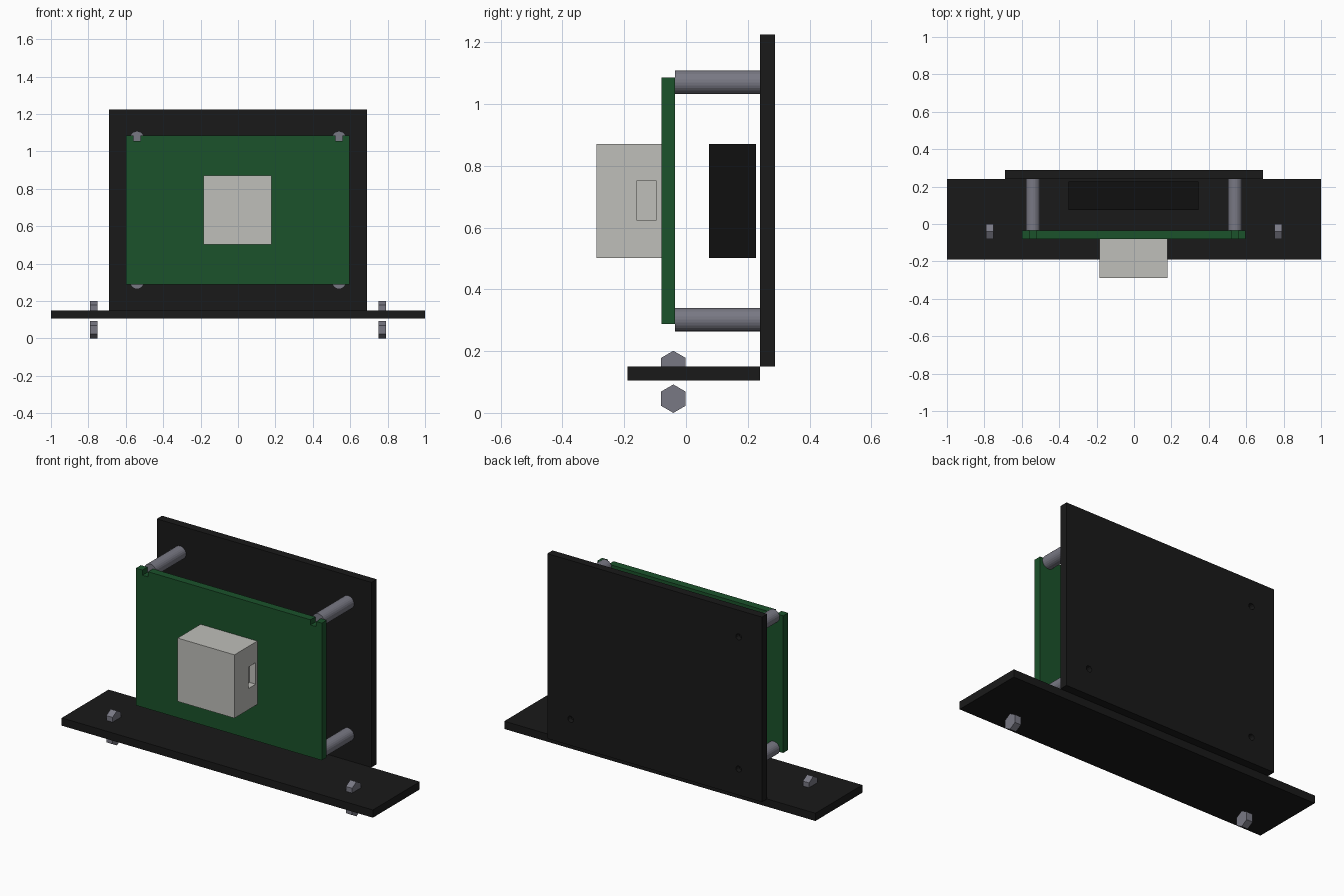
import bpy
import math

default = bpy.data.objects.get("Cube")
if default:
    bpy.data.objects.remove(default, do_unlink=True)


def material(name, rgb):
    mat = bpy.data.materials.new(name)
    mat.use_nodes = True
    mat.diffuse_color = (*rgb, 1)
    bsdf = next(n for n in mat.node_tree.nodes if n.type == 'BSDF_PRINCIPLED')
    bsdf.inputs["Base Color"].default_value = (*rgb, 1)
    return mat


black = material("black_plastic", (0.01, 0.01, 0.01))
dark = material("dark_block", (0.005, 0.005, 0.005))
green = material("board_green", (0.011, 0.085, 0.024))
pale = material("pale_housing", (0.52, 0.52, 0.49))
steel = material("steel", (0.19, 0.19, 0.23))


def finish(name, mat):
    obj = bpy.context.object
    obj.name = name
    bpy.ops.object.transform_apply(location=False, rotation=True, scale=True)
    if mat:
        obj.data.materials.append(mat)
    return obj


def box(name, x, y, z, mat=None):
    """Box from (min, max) ranges on each axis."""
    spans = (x, y, z)
    bpy.ops.mesh.primitive_cube_add(size=1, location=[sum(s) / 2 for s in spans])
    bpy.context.object.scale = [s[1] - s[0] for s in spans]
    return finish(name, mat)


def rod(name, axis, sides, radius, length, centre, mat=None):
    turn = {'X': (0, math.pi / 2, 0), 'Y': (math.pi / 2, 0, 0)}[axis]
    bpy.ops.mesh.primitive_cylinder_add(vertices=sides, radius=radius, depth=length,
                                        location=centre, rotation=turn)
    return finish(name, mat)


def cut(target, cutter):
    cutter.hide_render = True
    mod = target.modifiers.new("cut", 'BOOLEAN')
    mod.operation = 'DIFFERENCE'
    mod.solver = 'EXACT'
    mod.object = cutter
    bpy.context.view_layer.objects.active = target
    bpy.ops.object.modifier_apply(modifier=mod.name)
    bpy.data.objects.remove(cutter, do_unlink=True)


# Mounting plates
box("base_plate", (-1, 1), (-0.19, 0.24), (0.105, 0.15), black)
back = box("back_plate", (-0.69, 0.69), (0.24, 0.288), (0.15, 1.225), black)

# Circuit board, rear block and front housing
board = box("circuit_board", (-0.6, 0.595), (-0.08, -0.035), (0.288, 1.085), green)
box("rear_block", (-0.35, 0.345), (0.075, 0.227), (0.502, 0.87), dark)
housing = box("front_housing", (-0.185, 0.18), (-0.29, -0.08), (0.502, 0.87), pale)
cut(housing, box("port_cutter", (0.14, 0.25), (-0.16, -0.095), (0.625, 0.75)))

# Standoffs with screw holes in the back plate and notches in the board's top edge
POST_X, LOW_Z, HIGH_Z = 0.54, 0.302, 1.07
for side, sign in (("left", 1), ("right", -1)):
    x = sign * POST_X
    for level, z in (("lower", LOW_Z), ("upper", HIGH_Z)):
        rod(f"{level}_{side}_standoff", 'Y', 24, 0.038, 0.275, (x, 0.1025, z), steel)
        if (side, level) != ("left", "upper"):
            cut(back, rod("hole_cutter", 'Y', 12, 0.018, 0.06, (x, 0.288, z)))
    cut(board, box("notch_cutter", (x - 0.018, x + 0.018), (-0.1, 0), (1.055, 1.2)))

# Hexagonal fasteners above and below the base plate
for side, sign in (("left", 1), ("right", -1)):
    for level, z in (("lower", 0.046), ("upper", 0.155)):
        rod(f"{level}_{side}_nut", 'X', 6, 0.046, 0.04,
            (sign * 0.77, -0.041, z), steel)

# Keep hexagons standing on a corner
for obj in bpy.data.objects:
    if obj.name.endswith("_nut"):
        height = max(v.co.z for v in obj.data.vertices)
        if height < 0.045:
            obj.rotation_euler.x = math.pi / 6
